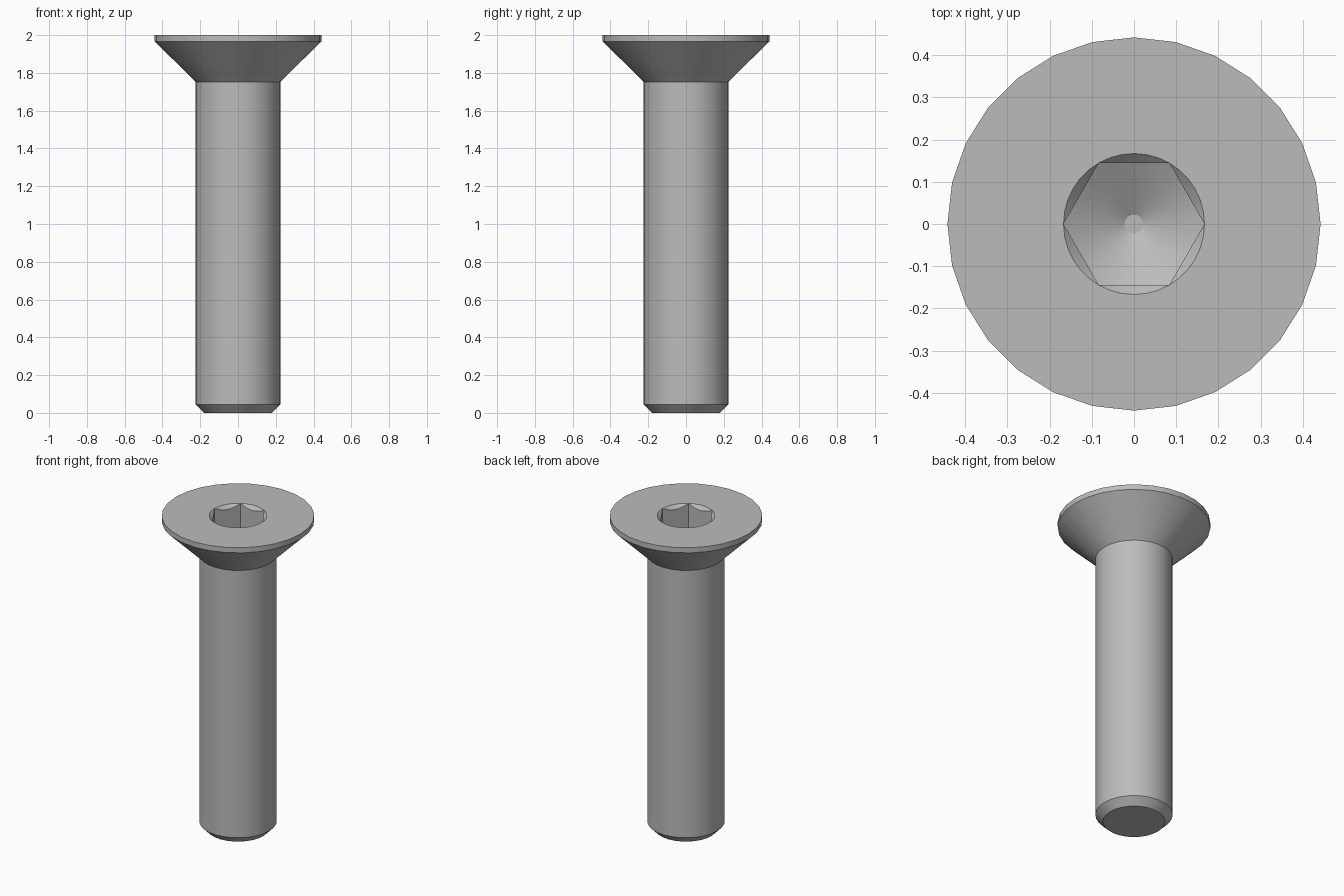
import bpy, bmesh, math

cube = bpy.data.objects.get("Cube")
if cube:
    bpy.data.objects.remove(cube)

steel = bpy.data.materials.new("grey steel")
steel.use_nodes = True
steel.diffuse_color = (0.5, 0.5, 0.5, 1)
steel.node_tree.nodes["Principled BSDF"].inputs["Base Color"].default_value = (0.5, 0.5, 0.5, 1)

TOP = 2.0
BODY_SIDES, SOCKET_SIDES = 28, 36
HEX_R = 0.167          # hexagon corner radius
WALL_DEPTH = 0.2       # socket depth at the corners
DRILL_SLOPE = math.tan(math.radians(30))


def ring(bm, sides, point):
    """Closed ring of vertices; point(angle) gives radius and height."""
    verts = []
    for i in range(sides):
        a = 2 * math.pi * i / sides
        r, z = point(a)
        verts.append(bm.verts.new((r * math.cos(a), r * math.sin(a), z)))
    return verts


def skin(bm, rings):
    for lower, upper in zip(rings, rings[1:]):
        n = len(lower)
        for i in range(n):
            j = (i + 1) % n
            bm.faces.new((lower[i], lower[j], upper[j], upper[i]))


def loop_edges(bm, verts):
    return [bm.edges.get((v, verts[i - 1])) for i, v in enumerate(verts)]


def hex_radius(a):
    return HEX_R * math.cos(math.pi / 6) / math.cos(a % (math.pi / 3) - math.pi / 6)


def wall_top(a):
    # 45 degree countersink cutting the hexagon walls
    r = hex_radius(a)
    return r, TOP - (HEX_R - r)


def wall_bottom(a):
    # drill point cutting the hexagon walls
    r = hex_radius(a)
    return r, TOP - WALL_DEPTH - (HEX_R - r) * DRILL_SLOPE


bm = bmesh.new()

# Chamfered tip, shank, conical head and rim
profile = [(0.18, 0), (0.224, 0.045), (0.224, 1.753), (0.442, 1.967), (0.442, TOP)]
body = [ring(bm, BODY_SIDES, lambda a, p=p: p) for p in profile]
skin(bm, body)
bm.faces.new(reversed(body[0]))

# Hexagon socket with countersunk mouth and drilled floor
tip_z = TOP - WALL_DEPTH - (HEX_R - 0.022) * DRILL_SLOPE
socket = [ring(bm, SOCKET_SIDES, f) for f in (
    lambda a: (HEX_R, TOP), wall_top, wall_bottom, lambda a: (0.022, tip_z))]
skin(bm, socket)
bm.faces.new(socket[-1])

# Flat top of the head around the socket
bmesh.ops.triangle_fill(bm, edges=loop_edges(bm, body[-1]) + loop_edges(bm, socket[0]),
                        use_beauty=True, normal=(0, 0, 1))
bmesh.ops.remove_doubles(bm, verts=bm.verts, dist=0.0002)
bmesh.ops.recalc_face_normals(bm, faces=bm.faces)

mesh = bpy.data.meshes.new("countersunk_screw")
bm.to_mesh(mesh)
bm.free()
mesh.materials.append(steel)
screw = bpy.data.objects.new("countersunk_screw", mesh)
bpy.context.collection.objects.link(screw)

bpy.ops.object.select_all(action='DESELECT')
screw.select_set(True)
bpy.context.view_layer.objects.active = screw
bpy.ops.object.shade_smooth_by_angle(angle=math.radians(25))
